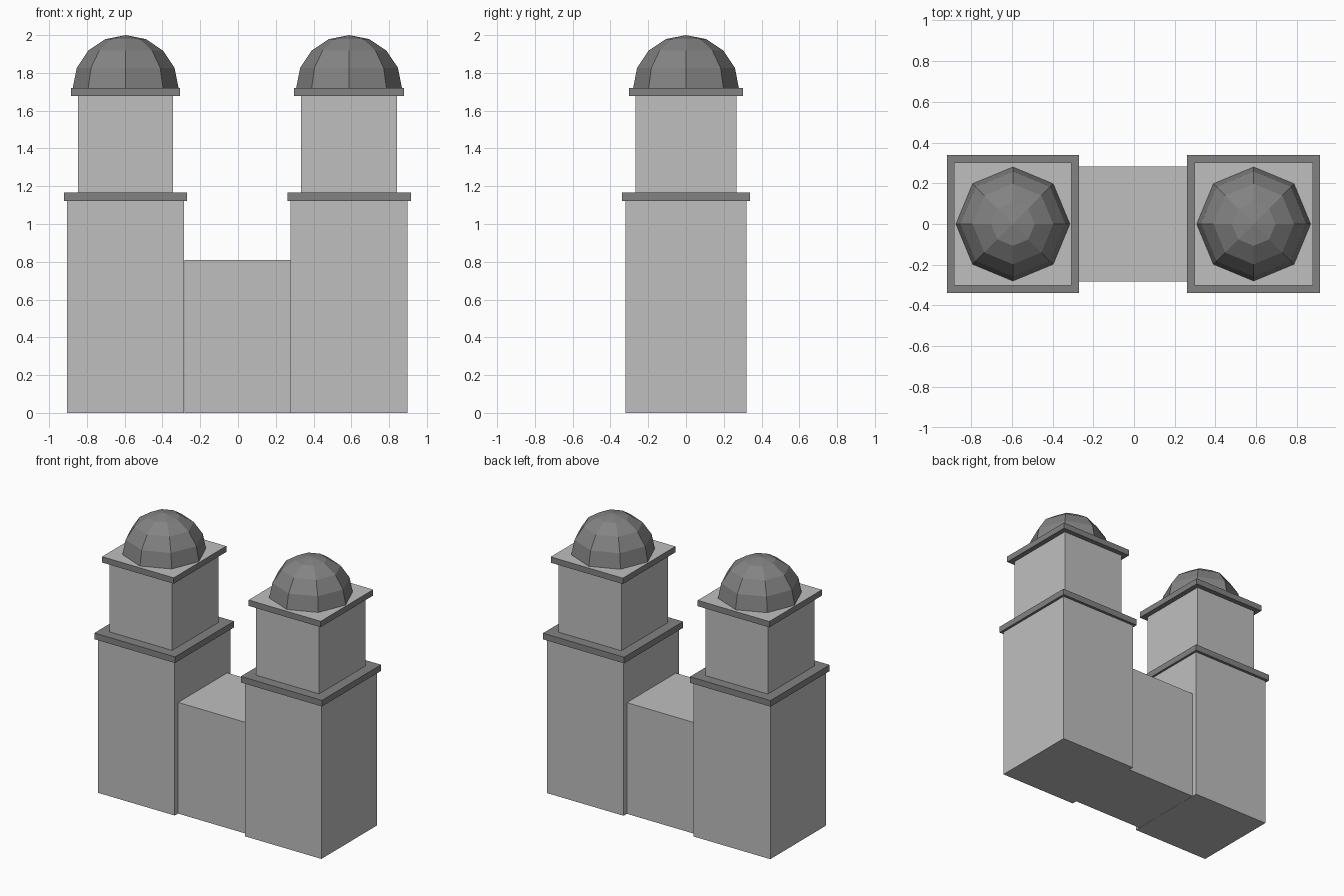
import bpy, bmesh, math

if "Cube" in bpy.data.objects:
    bpy.data.objects.remove(bpy.data.objects["Cube"])


def material(name, value):
    m = bpy.data.materials.new(name)
    m.diffuse_color = (value, value, value, 1)
    m.use_nodes = True
    m.node_tree.nodes["Principled BSDF"].inputs["Base Color"].default_value = m.diffuse_color
    return m


light = material("light grey stone", 0.52)
dark = material("dark grey trim", 0.225)


def finish(name, bm, mats):
    bmesh.ops.recalc_face_normals(bm, faces=bm.faces)
    me = bpy.data.meshes.new(name)
    bm.to_mesh(me)
    bm.free()
    for m in mats:
        me.materials.append(m)
    ob = bpy.data.objects.new(name, me)
    bpy.context.collection.objects.link(ob)
    return ob


def box(name, cx, sx, sy, z0, z1, mat, top_mat=None):
    bm = bmesh.new()
    bmesh.ops.create_cube(bm, size=1)
    for v in bm.verts:
        v.co.x = cx + v.co.x * sx
        v.co.y *= sy
        v.co.z = z0 if v.co.z < 0 else z1
    bm.normal_update()
    if top_mat:
        for f in bm.faces:
            f.material_index = 1 if f.normal.z > 0.5 else 0
    return finish(name, bm, [mat, top_mat] if top_mat else [mat])


def dome(name, cx, z0, r, sides=8, rings=4):
    # faceted hemisphere: stacked octagons closed by a fan
    bm = bmesh.new()
    loops = []
    for i in range(rings):
        a = math.pi / 2 * i / rings
        loops.append([bm.verts.new((cx + r * math.cos(a) * math.cos(math.tau * k / sides),
                                    r * math.cos(a) * math.sin(math.tau * k / sides),
                                    z0 + r * math.sin(a))) for k in range(sides)])
    tip = bm.verts.new((cx, 0, z0 + r))
    bm.faces.new(loops[0][::-1])
    for k in range(sides):
        n = (k + 1) % sides
        for lo, hi in zip(loops, loops[1:]):
            bm.faces.new((lo[k], lo[n], hi[n], hi[k]))
        bm.faces.new((loops[-1][k], loops[-1][n], tip))
    return finish(name, bm, [dark])


# connecting wall between the towers
box("connecting_wall", -0.002, 0.565, 0.565, 0, 0.81, light)

# twin towers: shaft, ledge, upper storey, roof slab and dome
for side, cx, grow in (("left", -0.595, 0.0), ("right", 0.588, 0.004)):
    box(side + "_tower_shaft", cx, 0.618, 0.64, 0, 1.123, light)
    box(side + "_lower_ledge", cx, 0.65 + grow, 0.68, 1.123, 1.168, dark)
    box(side + "_upper_storey", cx, 0.504 + grow, 0.535, 1.168, 1.677, light)
    box(side + "_roof_slab", cx, 0.577 + grow, 0.605, 1.677, 1.72, dark, light)
    dome(side + "_dome", cx, 1.72, 0.28)
